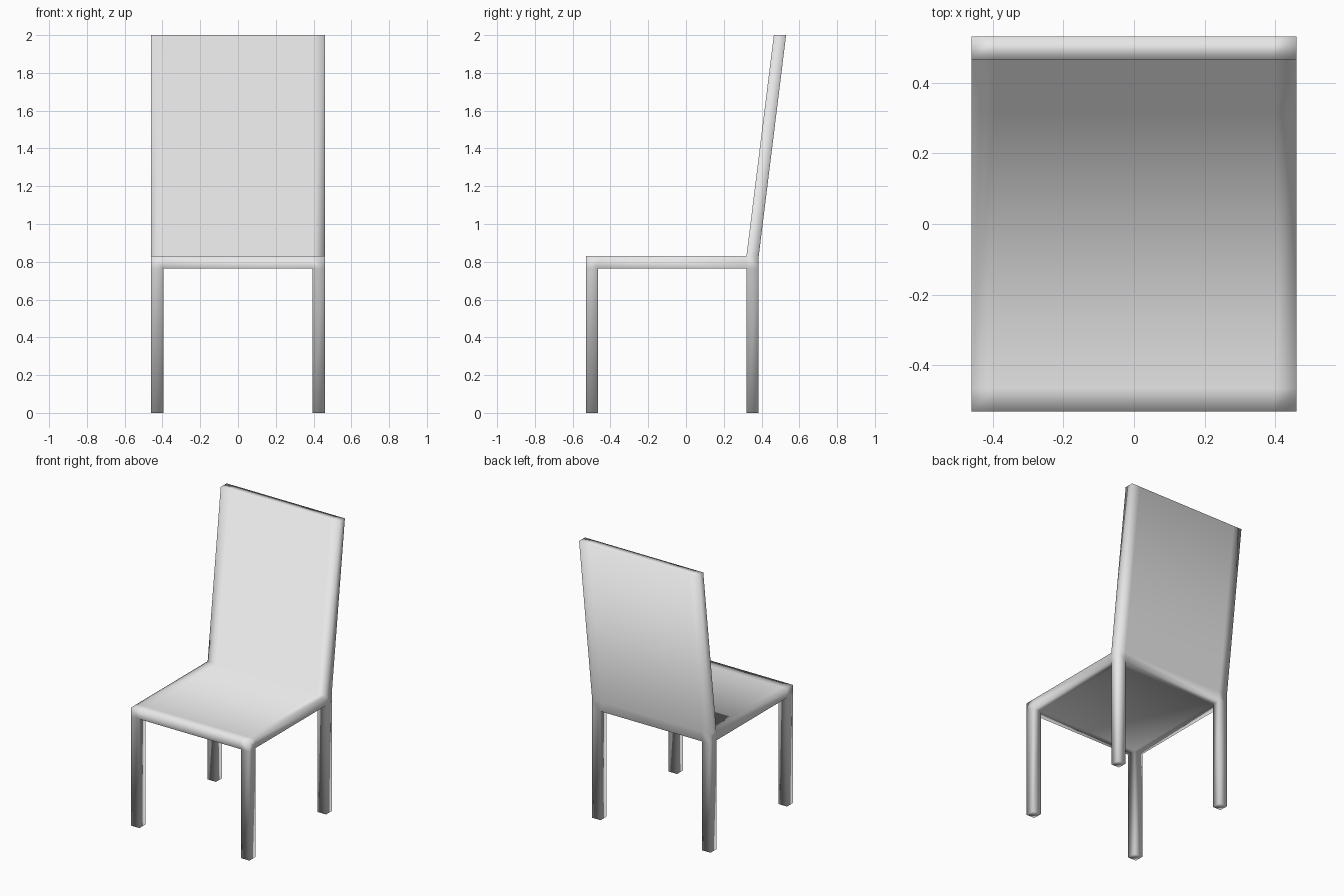
import bpy
import bmesh
from mathutils import Vector

if "Cube" in bpy.data.objects:
    bpy.data.objects.remove(bpy.data.objects["Cube"], do_unlink=True)

# Main dimensions
HALF_W, HALF_D = 0.46, 0.53
THICK = 0.065
REAR = 0.385            # rear edge of the seat
SEAT_LOW, SEAT_TOP = 0.765, 0.83
HEIGHT = 2.0

grey = bpy.data.materials.new("light grey")
grey.use_nodes = True
colour = (0.8, 0.8, 0.8, 1.0)
grey.diffuse_color = colour
grey.node_tree.nodes["Principled BSDF"].inputs["Base Color"].default_value = colour


def extrude(bm, faces, offset):
    """Pull faces out of the body, leaving no inner faces behind."""
    result = bmesh.ops.extrude_face_region(bm, geom=faces)
    verts = [g for g in result["geom"] if isinstance(g, bmesh.types.BMVert)]
    bmesh.ops.translate(bm, verts=verts, vec=offset)
    inner = [f for f in faces if f.is_valid]
    if inner:
        bmesh.ops.delete(bm, geom=inner, context='FACES')


bm = bmesh.new()

# Seat slab
bmesh.ops.create_cube(bm, size=1)
for v in bm.verts:
    v.co = Vector((HALF_W if v.co.x > 0 else -HALF_W,
                   REAR if v.co.y > 0 else -HALF_D,
                   SEAT_TOP if v.co.z > 0 else SEAT_LOW))

# Cut the slab along the inner lines of the legs and backrest
inner_x = HALF_W - THICK
front_y, rear_y = THICK - HALF_D, REAR - THICK
for point, normal in (((inner_x, 0, 0), (1, 0, 0)), ((-inner_x, 0, 0), (1, 0, 0)),
                      ((0, front_y, 0), (0, 1, 0)), ((0, rear_y, 0), (0, 1, 0))):
    bmesh.ops.bisect_plane(bm, geom=bm.verts[:] + bm.edges[:] + bm.faces[:],
                           plane_co=point, plane_no=normal)
bm.normal_update()

# Legs from the four corner cells underneath
corners = []
for f in bm.faces:
    c = f.calc_center_median()
    if f.normal.z < -0.5 and abs(c.x) > inner_x and not front_y < c.y < rear_y:
        corners.append(f)
extrude(bm, corners, Vector((0, 0, -SEAT_LOW)))
bm.normal_update()

# Leaning backrest from the rear strip on top
strip = [f for f in bm.faces
         if f.normal.z > 0.5 and f.calc_center_median().y > rear_y
         and f.calc_center_median().z > SEAT_TOP - 0.01]
extrude(bm, strip, Vector((0, HALF_D - REAR, HEIGHT - SEAT_TOP)))

bmesh.ops.recalc_face_normals(bm, faces=bm.faces[:])
for f in bm.faces:
    f.smooth = True

mesh = bpy.data.meshes.new("chair")
bm.to_mesh(mesh)
bm.free()
mesh.materials.append(grey)
chair = bpy.data.objects.new("chair", mesh)
bpy.context.collection.objects.link(chair)
